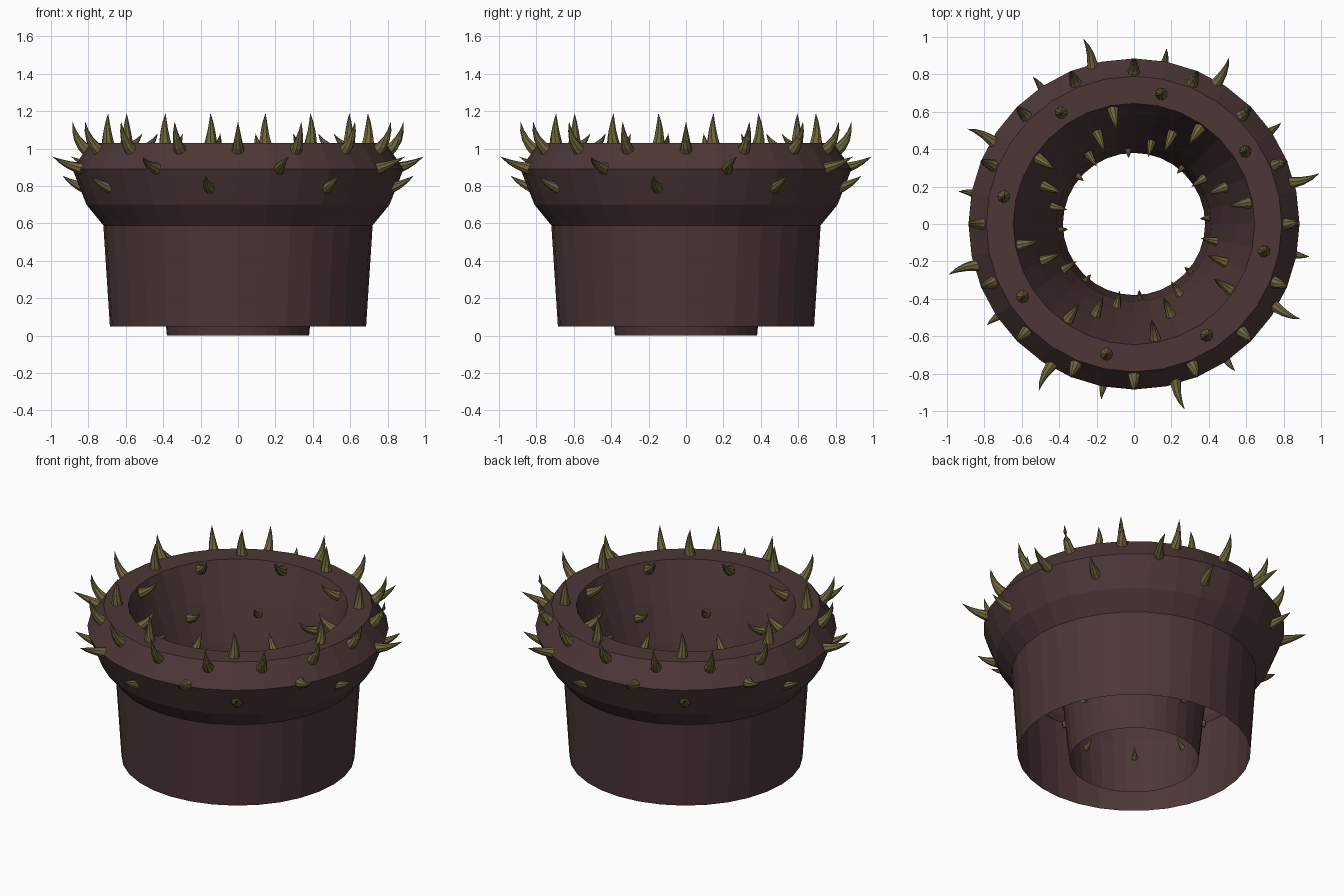
import bpy, bmesh, math
from mathutils import Vector

if "Cube" in bpy.data.objects:
    bpy.data.objects.remove(bpy.data.objects["Cube"])


def material(name, rgb):
    m = bpy.data.materials.new(name)
    m.diffuse_color = (*rgb, 1)
    m.use_nodes = True
    m.node_tree.nodes["Principled BSDF"].inputs["Base Color"].default_value = m.diffuse_color
    return m


brown = material("dark_brown", (0.075, 0.038, 0.038))
olive = material("olive_thorn", (0.165, 0.135, 0.045))


def finish(bm, name, mat):
    me = bpy.data.meshes.new(name)
    bm.to_mesh(me)
    bm.free()
    me.materials.append(mat)
    ob = bpy.data.objects.new(name, me)
    bpy.context.collection.objects.link(ob)
    return ob


def polar(r, a, z):
    return Vector((r * math.cos(a), r * math.sin(a), z))


# Body: one thin lathed sheet, from outer foot over the rim and down the funnel
SIDES = 32
profile = [(0.685, 0.05), (0.72, 0.59), (0.81, 0.70), (0.885, 0.89), (0.79, 1.03),
           (0.645, 1.03), (0.555, 0.80), (0.475, 0.57), (0.415, 0.36), (0.38, 0.0)]
bm = bmesh.new()
rings = [[bm.verts.new(polar(r, 2 * math.pi * i / SIDES, z)) for i in range(SIDES)]
         for r, z in profile]
for lo, hi in zip(rings, rings[1:]):
    for i in range(SIDES):
        j = (i + 1) % SIDES
        bm.faces.new((lo[i], lo[j], hi[j], hi[i]))
finish(bm, "pot_body", brown)


# Thorn: tapered tube along a curved path, closed at the tip
def thorn(bm, base, ctrl, tip, radius, sides=8, steps=4):
    prev = None
    for s in range(steps):
        t = s / steps
        p = base * (1 - t) ** 2 + ctrl * 2 * t * (1 - t) + tip * t * t
        d = ((ctrl - base) * (1 - t) + (tip - ctrl) * t).normalized()
        u = d.cross(Vector((0.31, 0.17, 0.93))).normalized()
        v = d.cross(u)
        ring = []
        for i in range(sides):
            a = 2 * math.pi * i / sides
            k = radius * (1 - t) ** 0.85
            ring.append(bm.verts.new(p + (u * math.cos(a) + v * math.sin(a)) * k))
        if prev is None:
            bm.faces.new(ring[::-1])
        else:
            for i in range(sides):
                j = (i + 1) % sides
                bm.faces.new((prev[i], prev[j], ring[j], ring[i]))
        prev = ring
    end = bm.verts.new(tip)
    for i in range(sides):
        bm.faces.new((prev[i], prev[(i + 1) % sides], end))


# Rows of thorns: name, count, start angle, base, control and tip as (r, z), radius, sideways bow
rows = [
    ("edge_thorns", 16, 0, (0.80, 0.985), (0.875, 1.04), (0.885, 1.145), 0.036, 0),
    ("rim_thorns", 8, 33, (0.71, 1.01), (0.715, 1.10), (0.71, 1.19), 0.037, 0.012),
    ("upper_side_thorns", 8, 15.3, (0.83, 0.885), (0.94, 0.905), (1.028, 0.957), 0.038, -0.03),
    ("lower_side_thorns", 8, 34.5, (0.83, 0.79), (0.90, 0.81), (0.955, 0.855), 0.032, -0.01),
    ("funnel_top_thorns", 8, 10.5, (0.645, 0.98), (0.56, 1.01), (0.52, 1.08), 0.035, 0),
    ("funnel_mid_thorns", 8, 22, (0.545, 0.73), (0.46, 0.75), (0.425, 0.81), 0.031, 0),
    ("funnel_low_thorns", 8, 33, (0.465, 0.49), (0.40, 0.50), (0.365, 0.55), 0.027, 0),
    ("funnel_neck_thorns", 8, 4.5, (0.42, 0.24), (0.375, 0.25), (0.355, 0.30), 0.022, 0),
]
for name, n, start, b, c, t, rad, bow in rows:
    bm = bmesh.new()
    for k in range(n):
        a = math.radians(start) + 2 * math.pi * k / n
        side = Vector((-math.sin(a), math.cos(a), 0)) * bow
        thorn(bm, polar(b[0], a, b[1]), polar(c[0], a, c[1]) + side,
              polar(t[0], a, t[1]), rad)
    bmesh.ops.recalc_face_normals(bm, faces=bm.faces)
    finish(bm, name, olive)
